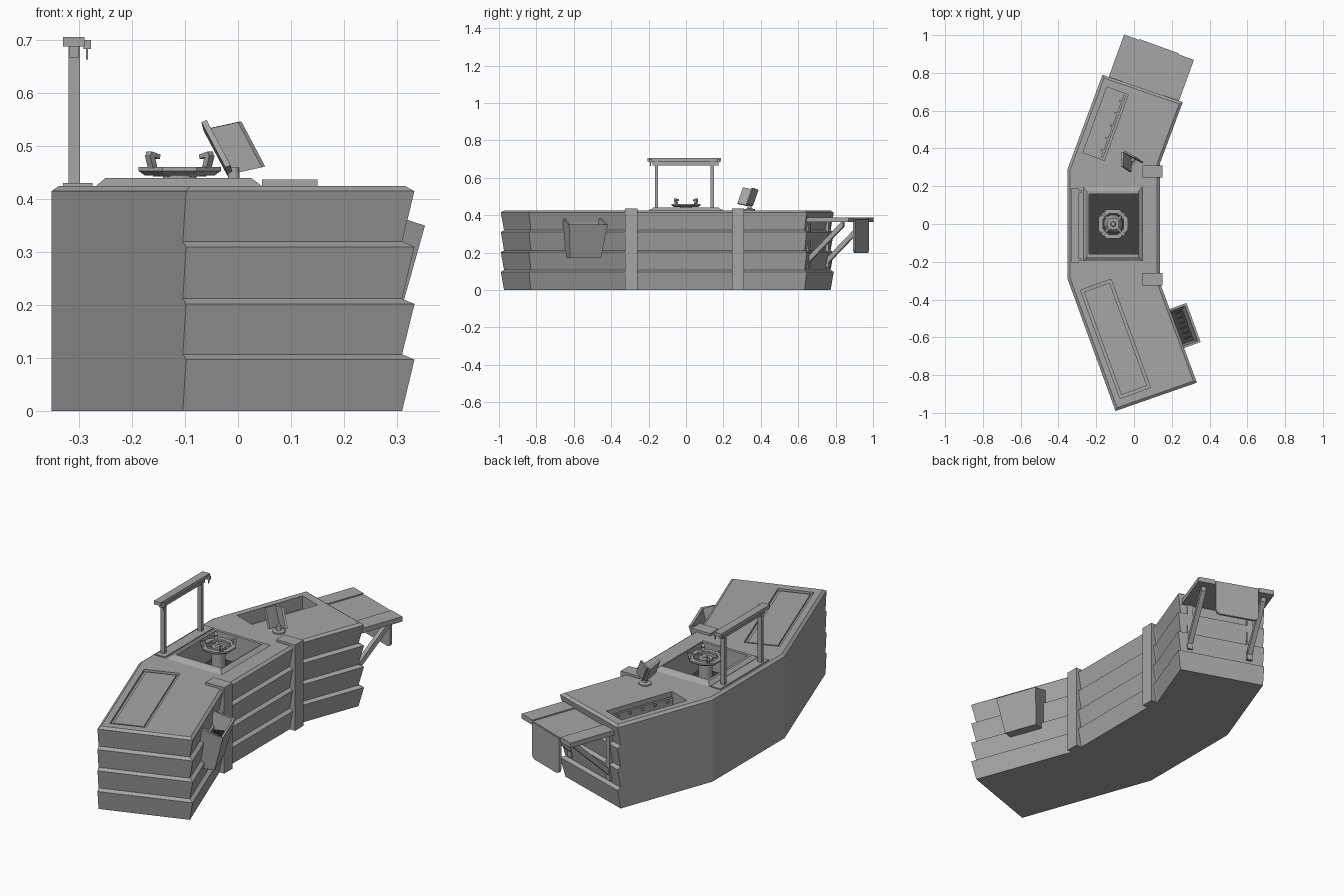
import bpy, bmesh, math
from mathutils import Matrix, Vector
from mathutils.geometry import intersect_line_line

cube = bpy.data.objects.get("Cube")
if cube:
    bpy.data.objects.remove(cube, do_unlink=True)


def material(name, value):
    m = bpy.data.materials.new(name)
    m.use_nodes = True
    col = (value, value, value, 1)
    m.diffuse_color = col
    m.node_tree.nodes["Principled BSDF"].inputs["Base Color"].default_value = col
    return m


GREY = material("mid grey", 0.38)
DARK = material("dark grey", 0.05)
WORLD = Matrix.Identity(4)


def wing(y, side):
    """Local frame of a wing: along it, across it, up."""
    a = math.radians(20)
    s, c = math.sin(a), math.cos(a)
    return Matrix(((s, c, 0, -0.35), (side * c, -side * s, 0, y), (0, 0, 1, 0), (0, 0, 0, 1)))


LOWER, UPPER = wing(-0.29, -1), wing(0.29, 1)


def loft(name, rings, cyclic=False, mtx=WORLD, mat=GREY):
    bm = bmesh.new()
    loops = [[bm.verts.new(mtx @ Vector(p)) for p in r] for r in rings]
    pairs = list(zip(loops, loops[1:])) + ([(loops[-1], loops[0])] if cyclic else [])
    n = len(loops[0])
    for a, b in pairs:
        for i in range(n):
            j = (i + 1) % n
            bm.faces.new((a[i], a[j], b[j], b[i]))
    if not cyclic:
        bm.faces.new(loops[0])
        bm.faces.new(loops[-1])
    bmesh.ops.recalc_face_normals(bm, faces=bm.faces)
    me = bpy.data.meshes.new(name)
    bm.to_mesh(me)
    bm.free()
    me.materials.append(mat)
    ob = bpy.data.objects.new(name, me)
    bpy.context.collection.objects.link(ob)
    return ob


def rect(u0, u1, v0, v1, z):
    return [(u0, v0, z), (u1, v0, z), (u1, v1, z), (u0, v1, z)]


def box(name, u, v, z, mtx=WORLD, mat=GREY):
    return loft(name, [rect(*u, *v, z[0]), rect(*u, *v, z[1])], mtx=mtx, mat=mat)


def slab(name, origin, a, b, c, mtx=WORLD):
    o, a, b, c = map(Vector, (origin, a, b, c))
    base = [o, o + a, o + a + b, o + b]
    return loft(name, [base, [p + c for p in base]], mtx=mtx)


def circle(r, z, n, cx=-0.11, cy=0):
    return [(cx + r * math.cos(math.tau * (i + .5) / n), cy + r * math.sin(math.tau * (i + .5) / n), z)
            for i in range(n)]


# Counter body: bent plan, lapped planks on the ends and the +x side
plan = [(-0.352, -0.29), (-0.098, -0.99), (0.333, -0.84), (0.137, -0.31),
        (0.137, 0.32), (0.258, 0.645), (-0.167, 0.79), (-0.352, 0.29)]


def outline(plank_inset, back_inset, z):
    edges = []
    n = len(plan)
    for i in range(n):
        p, q = Vector((*plan[i], 0)), Vector((*plan[(i + 1) % n], 0))
        d = (q - p).normalized()
        inset = plank_inset if 1 <= i <= 5 else back_inset
        shift = Vector((-d.y, d.x, 0)) * inset
        edges.append((p + shift, q + shift))
    pts = [intersect_line_line(*edges[i - 1], *edges[i])[0] for i in range(n)]
    return [(p.x, p.y, z) for p in pts]


rings = [outline(0.018, 0, 0)]
for top in (0.097, 0.202, 0.31):
    rings += [outline(0, 0, top), outline(0.018, 0, top + 0.01)]
rings += [outline(0, 0, 0.415), outline(0.014, 0.014, 0.425)]
body = loft("counter_body", rings)

# Openings in the counter top
cutters = [box("pit_cutter", (-0.237, 0.02), (-0.16, 0.16), (0.3, 0.5)),
           box("lid_cutter", (0.08, 0.69), (0.042, 0.214), (0.413, 0.5), LOWER),
           box("slot_cutter", (0.11, 0.48), (0.045, 0.165), (0.36, 0.5), UPPER)]
for c in cutters:
    c.hide_render = True
    mod = body.modifiers.new(c.name, "BOOLEAN")
    mod.operation, mod.solver, mod.object = "DIFFERENCE", "EXACT", c
bpy.context.view_layer.update()
cut = bpy.data.meshes.new_from_object(body.evaluated_get(bpy.context.evaluated_depsgraph_get()))
body.modifiers.clear()
body.data = cut
for c in cutters:
    bpy.data.objects.remove(c, do_unlink=True)

# Inset lid on the long wing, tool slot with a rail on the short wing
box("lid_panel", (0.095, 0.675), (0.056, 0.2), (0.41, 0.421), LOWER)
box("slot_rail", (0.12, 0.47), (0.143, 0.155), (0.36, 0.405), UPPER)
for i in range(5):
    u = 0.15 + i * 0.07
    box("rail_peg", (u, u + 0.01), (0.13, 0.145), (0.39, 0.4), UPPER)

# Pit rim and floor
loft("pit_rim", [rect(-0.27, 0.047, -0.2, 0.2, 0.423), rect(-0.25, 0.025, -0.175, 0.175, 0.44),
                 rect(-0.237, 0.02, -0.16, 0.16, 0.44), rect(-0.237, 0.02, -0.16, 0.16, 0.423)], True)
box("pit_floor", (-0.237, 0.02), (-0.16, 0.16), (0.3, 0.306), mat=DARK)

# Pedestal with octagonal ring, spokes and prongs
loft("pedestal", [circle(0.05, 0.305, 16), circle(0.04, 0.33, 16), circle(0.032, 0.35, 16),
                  circle(0.032, 0.455, 16), circle(0.015, 0.455, 16), circle(0.01, 0.46, 16)])
loft("octagon_ring", [circle(0.072, 0.445, 8), circle(0.084, 0.453, 8), circle(0.084, 0.461, 8),
                      circle(0.06, 0.461, 8), circle(0.06, 0.45, 8)], True)
for k in range(4):
    turn = Matrix.Translation((-0.11, 0, 0)) @ Matrix.Rotation(math.pi * (0.25 + k / 2), 4, "Z")
    box("ring_spoke", (0.025, 0.065), (-0.006, 0.006), (0.443, 0.453), turn)
    slab("prong_stem", (0.066, -0.007, 0.458), (0.012, 0, 0), (0, 0.014, 0), (0.008, 0, 0.024), turn)
    slab("prong_tip", (0.06, -0.007, 0.476), (0.024, 0, 0.006), (0, 0.014, 0), (-0.002, 0, 0.008), turn)

# Portal frame behind the pit
for y in (-0.158, 0.14):
    box("portal_post", (-0.32, -0.298), (y - 0.009, y + 0.009), (0.42, 0.69))
box("portal_beam", (-0.318, -0.3), (-0.18, 0.162), (0.667, 0.69))
box("portal_cap", (-0.33, -0.29), (-0.205, 0.188), (0.688, 0.706))
box("portal_sill", (-0.33, -0.275), (-0.195, 0.195), (0.42, 0.43))
for y in (-0.19, 0.172):
    box("cap_bracket", (-0.292, -0.277), (y - 0.007, y + 0.007), (0.683, 0.7))
    box("cap_hook", (-0.287, -0.283), (y - 0.003, y + 0.003), (0.663, 0.69))

# Corner straps folded over the top
for y in (-0.292, 0.278):
    box("strap_upright", (0.1, 0.15), (y - 0.033, y + 0.033), (0, 0.437))
    box("strap_tab", (0.045, 0.15), (y - 0.033, y + 0.033), (0.42, 0.437))


# Tapered bin on the long wing
def bin_ring(t, inset, lift=0):
    u0, u1 = 0.357 - 0.022 * t + inset, 0.533 + 0.022 * t - inset
    v0, v1 = 0.43 + inset, 0.5 + 0.046 * t - inset
    back, front = 0.175 + 0.21 * t + lift, 0.17 + 0.18 * t + lift
    return [(u0, v0, back), (u1, v0, back), (u1, v1, front), (u0, v1, front)]


loft("side_bin", [bin_ring(0, 0), bin_ring(1, 0), bin_ring(1, 0.012), bin_ring(0.1, 0.012)], mtx=LOWER)
loft("bin_floor", [bin_ring(0.55, 0.012), bin_ring(0.55, 0.012, 0.006)], mtx=LOWER, mat=DARK)
for i in range(6):
    u = 0.365 + i * 0.028
    box("bin_slat", (u, u + 0.008), (0.445, 0.505), (0.28, 0.296), LOWER, DARK)

# Fold-out shelf with braces and a hanging flap on the short wing
for v in ((0.036, 0.116), (0.343, 0.429)):
    mid = sum(v) / 2
    box("shelf_side", (0.5, 0.772), v, (0.363, 0.388), UPPER)
    slab("shelf_brace", (0.51, mid - 0.012, 0.125), (0, 0.024, 0), (0, 0, 0.034), (0.22, 0, 0.215), UPPER)
    box("brace_foot", (0.51, 0.535), (mid - 0.014, mid + 0.014), (0.12, 0.365), UPPER)
box("shelf_middle", (0.5, 0.77), (0.116, 0.343), (0.365, 0.382), UPPER)
flap_profile = [(0.12, 0.38), (0.12, 0.22), (0.126, 0.205), (0.14, 0.198),
                (0.32, 0.198), (0.334, 0.205), (0.34, 0.22), (0.34, 0.38)]
loft("hanging_flap", [[(u, v, z) for v, z in flap_profile] for u in (0.765, 0.777)], mtx=UPPER)

# Open two-leaf display on a round foot
loft("display_foot", [circle(0.03, 0.423, 12, -0.008, 0.34), circle(0.03, 0.432, 12, -0.008, 0.34),
                      circle(0.012, 0.436, 12, -0.008, 0.34), circle(0.01, 0.46, 12, -0.008, 0.34)])
spine, rise = (-0.01, 0.35, 0.448), (-0.045, 0.03, 0.085)
slab("display_leaf_a", spine, (0.055, -0.03, 0.012), rise, (0.006, 0.008, 0.002))
slab("display_leaf_b", spine, (-0.004, -0.075, 0.016), rise, (-0.01, 0, -0.004))
